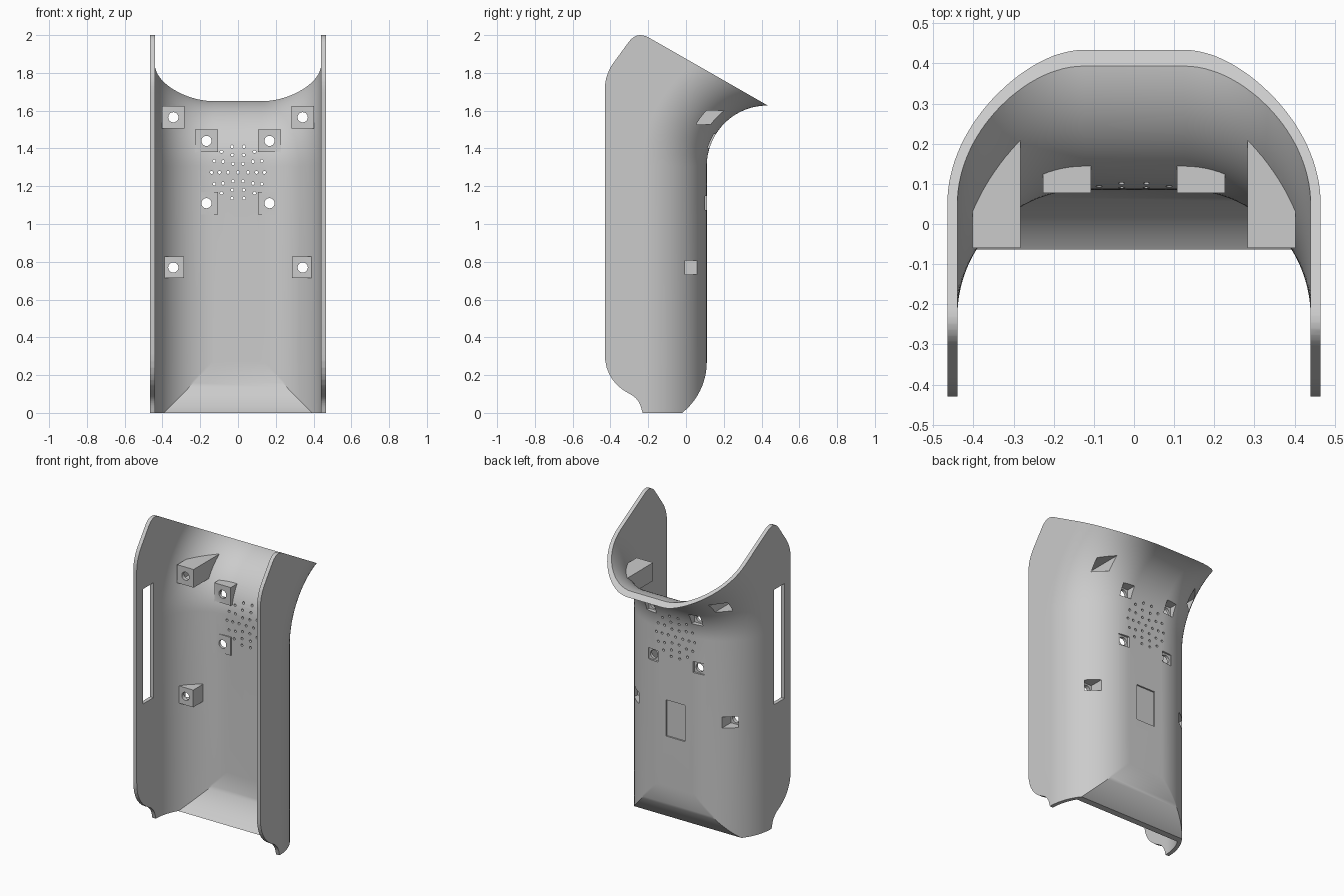
import bpy, bmesh
from math import sin, cos, pi, sqrt, asin, radians

if "Cube" in bpy.data.objects:
    bpy.data.objects.remove(bpy.data.objects["Cube"], do_unlink=True)

BACK, CORNER_Y, FLAT = 0.11, -0.23, 0.125      # back plane, corner centre, flat half width
BEND_Y, BEND_Z, BEND_R = 0.43, 1.307, 0.32     # axis of the flared top
FOOT_Y, FOOT_Z, FOOT_R = -0.235, 0.27, 0.345   # curved foot
FRONT = -0.6


def make_object(name, bm):
    bmesh.ops.triangulate(bm, faces=[f for f in bm.faces if len(f.verts) > 3])
    bmesh.ops.recalc_face_normals(bm, faces=bm.faces)
    mesh = bpy.data.meshes.new(name)
    bm.to_mesh(mesh)
    bm.free()
    obj = bpy.data.objects.new(name, mesh)
    bpy.context.collection.objects.link(obj)
    return obj


def section(offset, back, steps=28):
    """U-shaped outline, open side to the front, inset by offset."""
    r = 0.34 - offset
    reach = asin(min(1, (back - CORNER_Y) / r))
    arc = [(FLAT + r * cos(reach * i / steps), CORNER_Y + r * sin(reach * i / steps))
           for i in range(steps + 1)]
    half = [(FLAT + r, FRONT)] + arc
    return half + [(-x, y) for x, y in reversed(half)]


def surface_rows(offset):
    """Foot curve, straight wall, then the section bent backwards at the top."""
    rows = []
    r = FOOT_R - offset
    start = asin((FOOT_Z + 0.02) / r)
    for i in range(17):
        a = start * (1 - i / 16)
        back = FOOT_Y + r * cos(a)
        rows.append([(x, y, FOOT_Z - r * sin(a)) for x, y in section(offset, back)])
    for i in range(29):
        a = radians(96) * i / 28
        rows.append([(x, BEND_Y - (BEND_R + BACK - y) * cos(a),
                      BEND_Z + (BEND_R + BACK - y) * sin(a))
                     for x, y in section(offset, BACK - offset)])
    return rows


def loft(name, rows):
    bm = bmesh.new()
    rings = [[bm.verts.new(p) for p in row] for row in rows]
    n = len(rings[0])
    for low, high in zip(rings, rings[1:]):
        for i in range(n):
            j = (i + 1) % n
            bm.faces.new((low[i], low[j], high[j], high[i]))
    bm.faces.new(rings[0])
    bm.faces.new(rings[-1])
    return make_object(name, bm)


def boxes(name, bounds):
    bm = bmesh.new()
    for lo, hi in bounds:
        for v in bmesh.ops.create_cube(bm, size=1)["verts"]:
            v.co = [lo[k] if v.co[k] < 0 else hi[k] for k in range(3)]
    return make_object(name, bm)


def prisms(name, outlines, start, end):
    """Extrude outlines; start and end map an outline point to its two 3D points."""
    bm = bmesh.new()
    for outline in outlines:
        a = [bm.verts.new(start(p)) for p in outline]
        b = [bm.verts.new(end(p)) for p in outline]
        bm.faces.new(a)
        bm.faces.new(b)
        for i in range(len(a)):
            bm.faces.new((a[i - 1], a[i], b[i], b[i - 1]))
    return make_object(name, bm)


def drills(name, spots, radius, y0, y1, sides):
    circles = [[(x + radius * cos(2 * pi * i / sides), z + radius * sin(2 * pi * i / sides))
                for i in range(sides)] for x, z in spots]
    return prisms(name, circles, lambda p: (p[0], y0, p[1]), lambda p: (p[0], y1, p[1]))


def combine(obj, tool, operation="DIFFERENCE"):
    bpy.context.view_layer.update()
    mod = obj.modifiers.new("cut", "BOOLEAN")
    mod.operation, mod.object, mod.solver = operation, tool, "EXACT"
    bpy.context.view_layer.objects.active = obj
    bpy.ops.object.modifier_apply(modifier=mod.name)
    bpy.data.objects.remove(tool, do_unlink=True)


def rounded(points, steps=7):
    """Outline whose points with a cut length get a curved corner."""
    out = []
    for i, (y, z, cut) in enumerate(points):
        if not cut:
            out.append((y, z))
            continue
        ends = []
        for qy, qz, _ in (points[i - 1], points[(i + 1) % len(points)]):
            k = cut / sqrt((qy - y) ** 2 + (qz - z) ** 2)
            ends.append((y + (qy - y) * k, z + (qz - z) * k))
        for s in range(steps + 1):
            t = s / steps
            out.append(tuple((1 - t) ** 2 * a + 2 * t * (1 - t) * c + t * t * b
                             for a, c, b in zip(ends[0], (y, z), ends[1])))
    return out


# Curved thin wall
shell = loft("back_shell", [outer + inner[::-1] for outer, inner
                            in zip(surface_rows(0), surface_rows(0.025))])

# Side outline trims the front edges, slanted top and base
outline = rounded([(-0.23, 0, 0), (-0.25, 0.075, 0.05), (-0.43, 0.17, 0.145),
                   (-0.43, 1.79, 0.08), (-0.26, 2.023, 0.075),
                   (0.43, 1.629, 0), (0.7, 1.475, 0), (0.7, 0, 0)])
combine(shell, prisms("outline_trim", [outline], lambda p: (-0.7, *p), lambda p: (0.7, *p)),
        "INTERSECT")

# Screw bosses: x, z, half size, front y, pocket floor y
bosses = [(0.3425, 1.565, 0.06, -0.06, -0.035), (0.3425, 0.77, 0.057, -0.06, -0.035),
          (0.167, 1.44, 0.06, 0.077, 0.095), (0.167, 1.11, 0.06, 0.077, 0.095)]
bosses = [(s * x, z, h, f, p) for x, z, h, f, p in bosses for s in (-1, 1)]
blocks = boxes("boss_blocks", [((x - h, f, z - h), (x + h, 0.6, z + h))
                               for x, z, h, f, p in bosses])
combine(blocks, loft("wall_core", surface_rows(0.012)), "INTERSECT")
combine(shell, blocks, "UNION")

# Rear screw pockets, side slot and shallow label recess
cuts = [((x - 0.038, p, z - 0.037), (x + 0.038, 0.7, z + 0.037)) for x, z, h, f, p in bosses]
cuts.append(((-0.6, -0.365, 0.81), (-0.42, -0.255, 1.57)))
cuts.append(((-0.07, 0.1, 0.6), (0.07, 0.3, 0.84)))
combine(shell, boxes("recess_cutter", cuts))

# Screw holes
combine(shell, drills("screw_cutter", [(b[0], b[1]) for b in bosses], 0.027, -0.2, 0.5, 24))

# Speaker grille holes in rings
grille = [(0, 1.273)]
for radius, count in ((0.053, 6), (0.098, 10), (0.14, 14)):
    grille += [(radius * cos(2 * pi * i / count), 1.273 + radius * sin(2 * pi * i / count))
               for i in range(count)]
combine(shell, drills("grille_cutter", grille, 0.008, 0, 0.3, 12))

# Plain grey plastic
grey = bpy.data.materials.new("grey_plastic")
grey.use_nodes = True
colour = (0.6, 0.6, 0.6, 1)
grey.diffuse_color = colour
grey.node_tree.nodes["Principled BSDF"].inputs["Base Color"].default_value = colour
shell.data.materials.clear()
shell.data.materials.append(grey)
for poly in shell.data.polygons:
    poly.material_index = 0

bpy.ops.object.select_all(action="DESELECT")
shell.select_set(True)
bpy.context.view_layer.objects.active = shell
bpy.ops.object.shade_smooth_by_angle(angle=radians(30))
